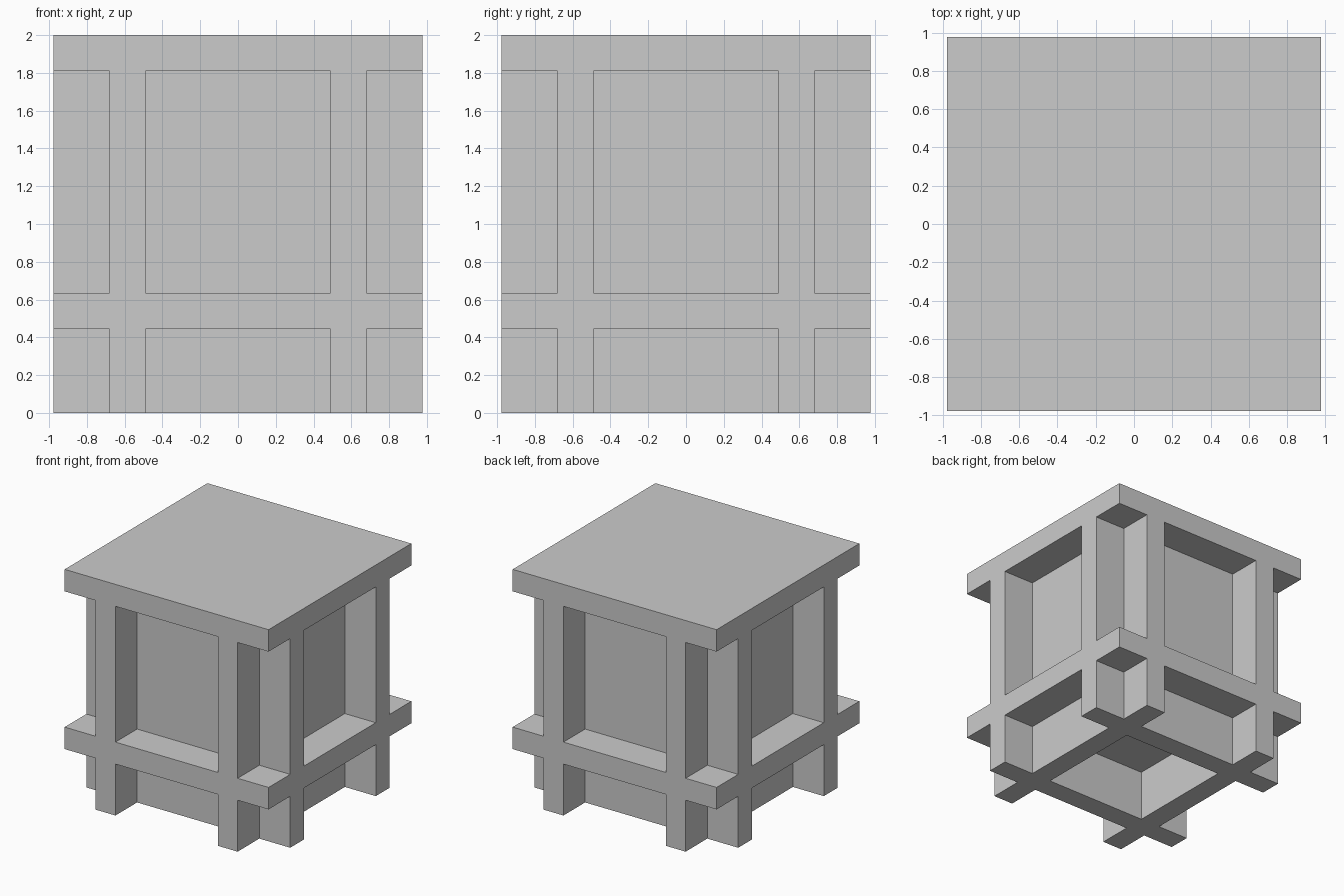
import bpy

default = bpy.data.objects.get("Cube")
if default:
    bpy.data.objects.remove(default, do_unlink=True)

HALF = 0.976      # half width of every slab
THICK = 0.19      # slab thickness
WALL = 0.585      # wall centre distance from the middle
TOP_Z = 2.0
SHELF_Z = 0.54

grey = bpy.data.materials.new("plain grey")
grey.use_nodes = True
colour = (0.6, 0.6, 0.6, 1.0)
grey.diffuse_color = colour
grey.node_tree.nodes["Principled BSDF"].inputs["Base Color"].default_value = colour


def slab(name, centre, size):
    bpy.ops.mesh.primitive_cube_add(size=1, location=centre)
    obj = bpy.context.object
    obj.name = name
    obj.scale = size
    bpy.ops.object.transform_apply(location=True, rotation=False, scale=True)
    obj.data.materials.append(grey)
    return obj


# Top board, full width
frame = slab("interlocking_slab_table", (0, 0, TOP_Z - THICK / 2),
             (2 * HALF, 2 * HALF, THICK))

# Lower shelf and two pairs of crossing upright walls
parts = [slab("shelf", (0, 0, SHELF_Z), (2 * HALF, 2 * HALF, THICK))]
wall_height = TOP_Z - THICK / 2
for side in (-1, 1):
    parts.append(slab("side_wall", (side * WALL, 0, wall_height / 2),
                      (THICK, 2 * HALF, wall_height)))
    parts.append(slab("cross_wall", (0, side * WALL, wall_height / 2),
                      (2 * HALF, THICK, wall_height)))

# Fuse the slabs into one clean solid
for part in parts:
    union = frame.modifiers.new("join", "BOOLEAN")
    union.operation = "UNION"
    union.solver = "EXACT"
    union.object = part
    bpy.ops.object.select_all(action="DESELECT")
    frame.select_set(True)
    bpy.context.view_layer.objects.active = frame
    bpy.ops.object.modifier_apply(modifier=union.name)
    bpy.data.objects.remove(part, do_unlink=True)
